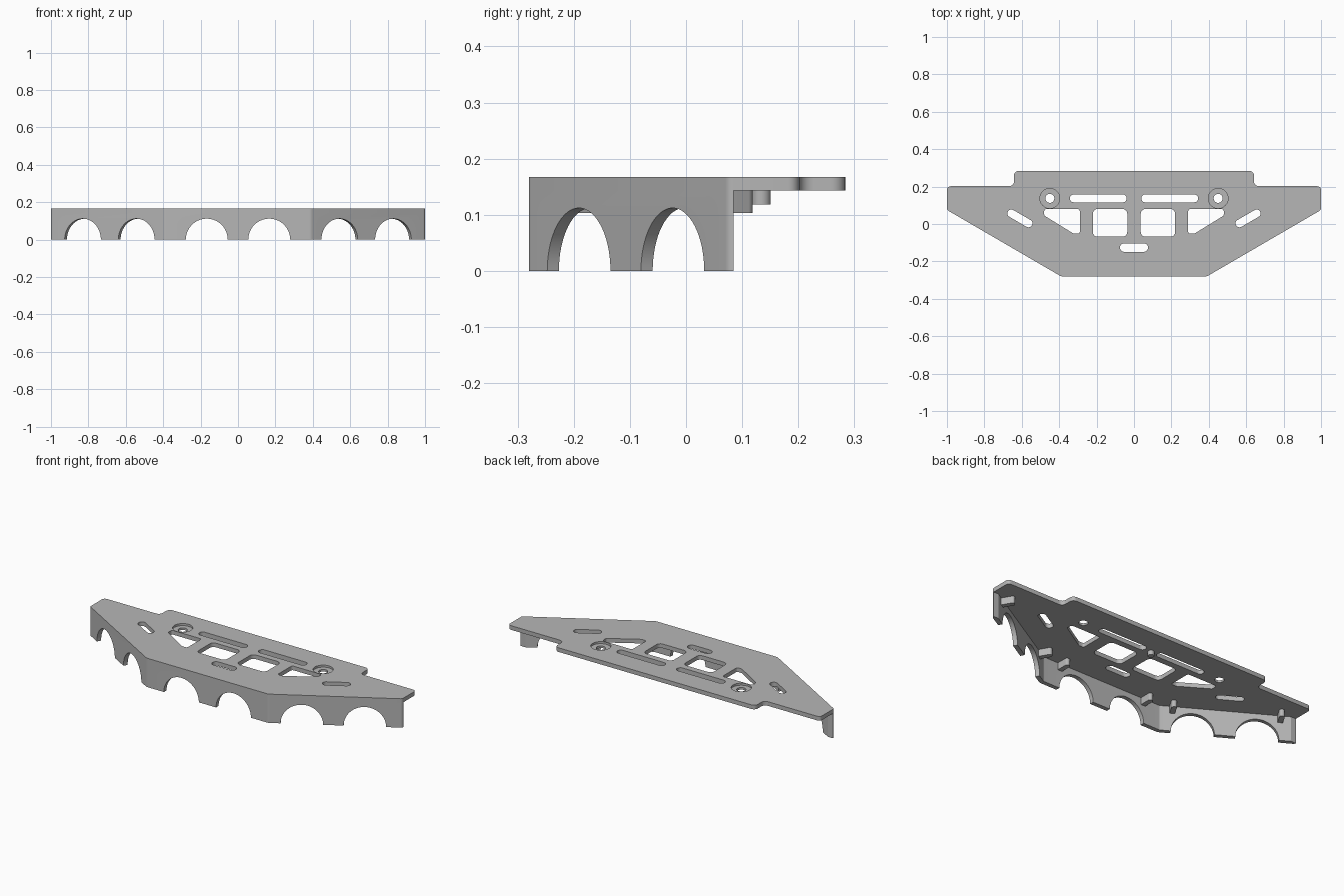
import bpy, bmesh, math
from mathutils import Vector, Matrix

cube = bpy.data.objects.get("Cube")
if cube:
    bpy.data.objects.remove(cube, do_unlink=True)

TOP, UNDER = 0.167, 0.143
SLOPE = math.atan2(0.355, 0.61)

grey = bpy.data.materials.new("matte_grey")
grey.use_nodes = True
grey.diffuse_color = (0.47, 0.47, 0.47, 1)
grey.node_tree.nodes["Principled BSDF"].inputs["Base Color"].default_value = (0.47, 0.47, 0.47, 1)


def rounded(corners, steps=6):
    """Turn (x, y, radius) corners into a filleted outline."""
    out, n = [], len(corners)
    for i, (x, y, r) in enumerate(corners):
        p = Vector((x, y))
        if r == 0:
            out.append(p)
            continue
        a = (Vector(corners[i - 1][:2]) - p).normalized()
        b = (Vector(corners[(i + 1) % n][:2]) - p).normalized()
        half = a.angle(b) / 2
        c = p + (a + b).normalized() * r / math.sin(half)
        u = p + a * r / math.tan(half) - c
        v = p + b * r / math.tan(half) - c
        turn = math.atan2(u.x * v.y - u.y * v.x, u.dot(v))
        out += [c + Matrix.Rotation(turn * k / steps, 2) @ u for k in range(steps + 1)]
    return out


def prism(name, outline, z0, z1, place=Matrix()):
    bm = bmesh.new()
    face = bm.faces.new([bm.verts.new((p[0], p[1], z0)) for p in outline])
    side = bmesh.ops.extrude_face_region(bm, geom=[face])["geom"]
    bmesh.ops.translate(bm, vec=(0, 0, z1 - z0), verts=[v for v in side if isinstance(v, bmesh.types.BMVert)])
    bmesh.ops.recalc_face_normals(bm, faces=bm.faces)
    bm.transform(place)
    me = bpy.data.meshes.new(name)
    bm.to_mesh(me)
    bm.free()
    me.materials.append(grey)
    ob = bpy.data.objects.new(name, me)
    bpy.context.collection.objects.link(ob)
    return ob


def circle(x, y, r, n=40):
    return [(x + r * math.cos(2 * math.pi * k / n), y + r * math.sin(2 * math.pi * k / n)) for k in range(n)]


def box(w, h, r):
    return rounded([(-w, -h, r), (w, -h, r), (w, h, r), (-w, h, r)])


def at(x, y, angle=0):
    return Matrix.Translation((x, y, 0)) @ Matrix.Rotation(angle, 4, 'Z')


def cut(target, cutters):
    """Subtract the cutters, apply, and discard them."""
    for c in cutters:
        c.hide_render = True
        m = target.modifiers.new("cut", 'BOOLEAN')
        m.operation, m.solver, m.object = 'DIFFERENCE', 'EXACT', c
    dg = bpy.context.evaluated_depsgraph_get()
    me = bpy.data.meshes.new_from_object(target.evaluated_get(dg))
    target.modifiers.clear()
    target.data = me
    for c in cutters:
        bpy.data.objects.remove(c, do_unlink=True)


def smooth(ob):
    bpy.ops.object.select_all(action='DESELECT')
    ob.select_set(True)
    bpy.context.view_layer.objects.active = ob
    bpy.ops.object.shade_smooth_by_angle(angle=math.radians(30))


def mirrored(half):
    return half + [(-x, y, r) for x, y, r in reversed(half)]


# Top plate
plate = prism("top_plate", rounded(mirrored([
    (0.39, -0.28, 0.03), (1, 0.075, 0.017), (1, 0.202, 0.02),
    (0.642, 0.202, 0.025), (0.642, 0.284, 0.025)])), UNDER, TOP)

# Openings in the plate
Z0, Z1 = UNDER - 0.05, TOP + 0.05
holes = [prism("slot", box(0.075, 0.023, 0.0225), Z0, Z1, at(0, -0.126))]
for s in (1, -1):
    tri = [(0.29, 0.08, 0.012), (0.48, 0.08, 0.012), (0.48, 0.045, 0.012),
           (0.322, -0.052, 0.015), (0.29, -0.052, 0.01)]
    holes += [
        prism("slot", box(0.152, 0.021, 0.0205), Z0, Z1, at(s * 0.191, 0.137)),
        prism("window", box(0.092, 0.074, 0.025), Z0, Z1, at(s * 0.128, 0.006)),
        prism("slot", box(0.074, 0.021, 0.0205), Z0, Z1, at(s * 0.61, 0.03, s * SLOPE)),
        prism("window", rounded([(s * x, y, r) for x, y, r in tri]), Z0, Z1),
        prism("bolt_hole", circle(s * 0.45, 0.137, 0.024), Z0, Z1),
        prism("counterbore", circle(s * 0.45, 0.137, 0.053), TOP - 0.012, Z1),
    ]
cut(plate, holes)
smooth(plate)

# Front skirt following the plate's front edge
wall = prism("front_skirt", rounded(
    [(-1, 0.085, 0), (-1, 0.075, 0.017), (-0.39, -0.28, 0.03), (0.39, -0.28, 0.03),
     (1, 0.075, 0.017), (1, 0.085, 0), (0.969, 0.085, 0), (0.3835, -0.256, 0.02),
     (-0.3835, -0.256, 0.02), (-0.969, 0.085, 0)]), 0, UNDER)

# Arches cut square to each skirt panel
arches = []
for s in (1, -1):
    for x, y, a in ((0.167, -0.28, 0), (0.543, -0.191, SLOPE), (0.83, -0.024, SLOPE)):
        place = at(s * x, y, s * a) @ Matrix.Rotation(math.pi / 2, 4, 'X')
        arches.append(prism("arch", circle(0, 0, 0.112, 64), -0.06, 0.06, place))
cut(wall, arches)
smooth(wall)

# Rounded ribs behind the skirt, under the plate
for s, side in ((1, "left"), (-1, "right")):
    for k, (x, y, a) in enumerate(((0.275, -0.28, 0), (0.452, -0.244, SLOPE), (0.932, 0.035, SLOPE))):
        rib = rounded([(-0.014, 0.012, 0), (0.014, 0.012, 0), (0.014, 0.094, 0.0135), (-0.014, 0.094, 0.0135)])
        smooth(prism(f"{side}_rib_{k + 1}", rib, 0.103, UNDER + 0.002, at(s * x, y, s * a)))

# Small locating peg under the plate
smooth(prism("locating_peg", circle(0, 0.134, 0.017, 24), 0.118, UNDER + 0.002))
